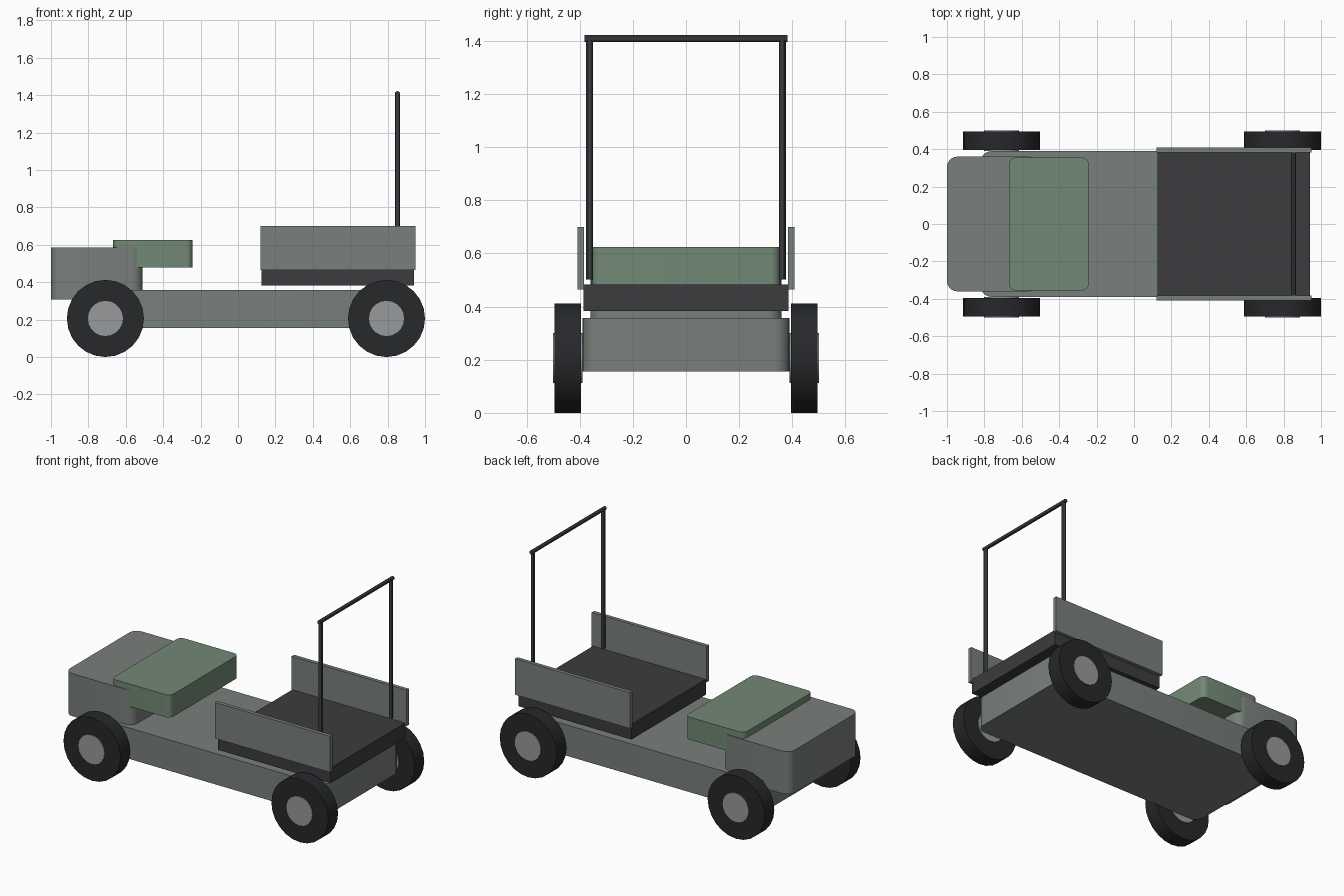
import bpy, bmesh, math
from mathutils import Matrix

if "Cube" in bpy.data.objects:
    bpy.data.objects.remove(bpy.data.objects["Cube"])


def material(name, rgb):
    m = bpy.data.materials.new(name)
    m.diffuse_color = (*rgb, 1)
    m.use_nodes = True
    m.node_tree.nodes["Principled BSDF"].inputs["Base Color"].default_value = m.diffuse_color
    return m


BODY = material("body_paint", (0.19, 0.215, 0.2))
GREEN = material("seat_green", (0.17, 0.25, 0.18))
DARK = material("dark_metal", (0.045, 0.045, 0.05))
TYRE = material("rubber", (0.02, 0.021, 0.024))
HUB = material("hub_metal", (0.31, 0.32, 0.335))


def finish(name, bm, mat):
    me = bpy.data.meshes.new(name)
    bm.to_mesh(me)
    bm.free()
    me.materials.append(mat)
    ob = bpy.data.objects.new(name, me)
    bpy.context.collection.objects.link(ob)
    bpy.ops.object.select_all(action='DESELECT')
    ob.select_set(True)
    bpy.context.view_layer.objects.active = ob
    bpy.ops.object.shade_smooth_by_angle(angle=math.radians(30))
    return ob


def box(name, x, y, z, mat, radius=0.0):
    """Box from (min, max) ranges, with optionally rounded vertical edges."""
    bm = bmesh.new()
    bmesh.ops.create_cube(bm, size=1)
    for v in bm.verts:
        for i, (lo, hi) in enumerate((x, y, z)):
            v.co[i] = lo if v.co[i] < 0 else hi
    if radius:
        edges = [e for e in bm.edges
                 if abs(e.verts[0].co.z - e.verts[1].co.z) > 1e-4]
        bmesh.ops.bevel(bm, geom=edges, offset=radius, segments=5,
                        profile=0.5, affect='EDGES')
    return finish(name, bm, mat)


def cylinder(name, centre, r, length, axis, sides, mat):
    bm = bmesh.new()
    rot = Matrix.Rotation(math.pi / 2, 4, 'X') if axis == 'y' else Matrix()
    bmesh.ops.create_cone(bm, cap_ends=True, segments=sides, radius1=r, radius2=r,
                          depth=length, matrix=Matrix.Translation(centre) @ rot)
    return finish(name, bm, mat)


# Body, nose and seat
box("chassis", (-0.82, 0.90), (-0.39, 0.39), (0.155, 0.357), BODY, 0.06)
box("hood", (-1.0, -0.51), (-0.36, 0.36), (0.307, 0.585), BODY, 0.055)
box("seat", (-0.668, -0.242), (-0.355, 0.355), (0.478, 0.625), GREEN, 0.035)

# Cargo bed
box("cargo_bed", (0.125, 0.94), (-0.385, 0.385), (0.383, 0.483), DARK)

# Side panels, roll bar posts and wheels on both sides
for side, s in (("right", -1), ("left", 1)):
    box("side_panel_" + side, (0.12, 0.95), sorted((s * 0.383, s * 0.408)),
        (0.465, 0.70), BODY)
    cylinder("roll_bar_post_" + side, (0.853, s * 0.363, 0.958), 0.0125, 0.91, 'z', 12, DARK)
    for end, x in (("front", -0.709), ("rear", 0.794)):
        cylinder(f"tyre_{end}_{side}", (x, s * 0.445, 0.206), 0.206, 0.10, 'y', 24, TYRE)
        cylinder(f"hub_{end}_{side}", (x, s * 0.445, 0.206), 0.094, 0.11, 'y', 20, HUB)

# Roll bar crosspiece
cylinder("roll_bar_top", (0.853, 0, 1.409), 0.0125, 0.764, 'y', 12, DARK)
